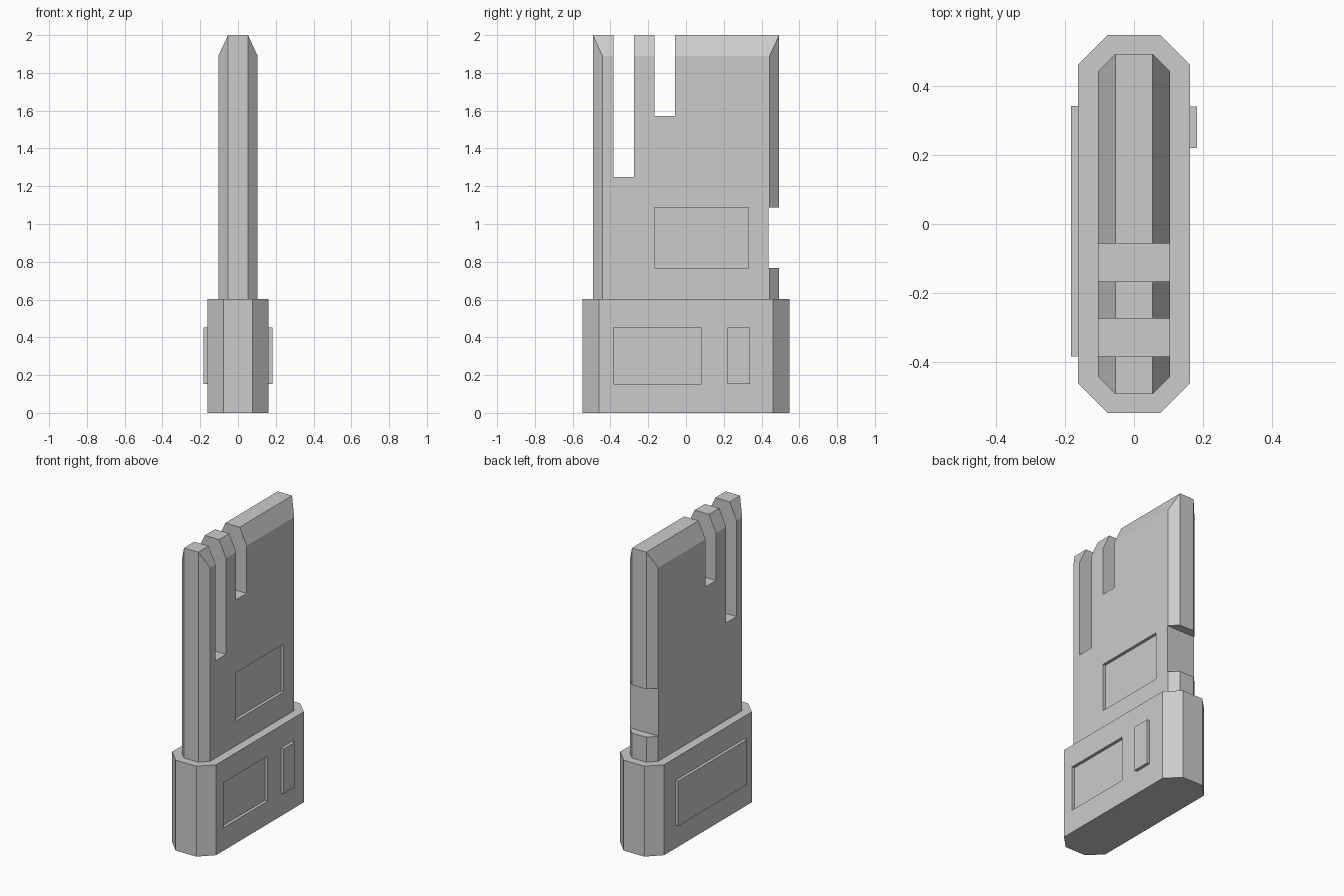
import bpy, bmesh, math

if "Cube" in bpy.data.objects:
    bpy.data.objects.remove(bpy.data.objects["Cube"])


def octagon(hx, hy, c):
    """Chamfered rectangle outline, counter-clockwise."""
    return [(hx, -hy + c), (hx, hy - c), (hx - c, hy), (-hx + c, hy),
            (-hx, hy - c), (-hx, -hy + c), (-hx + c, -hy), (hx - c, -hy)]


def loft(name, rings):
    """Closed solid through (outline, z) rings."""
    bm = bmesh.new()
    loops = [[bm.verts.new((x, y, z)) for x, y in outline] for outline, z in rings]
    for low, high in zip(loops, loops[1:]):
        n = len(low)
        for i in range(n):
            j = (i + 1) % n
            bm.faces.new((low[i], low[j], high[j], high[i]))
    bm.faces.new(loops[0][::-1])
    bm.faces.new(loops[-1])
    bmesh.ops.remove_doubles(bm, verts=bm.verts, dist=1e-4)
    bmesh.ops.dissolve_limit(bm, angle_limit=math.radians(1), verts=bm.verts, edges=bm.edges)
    bmesh.ops.recalc_face_normals(bm, faces=bm.faces)
    mesh = bpy.data.meshes.new(name)
    bm.to_mesh(mesh)
    bm.free()
    obj = bpy.data.objects.new(name, mesh)
    bpy.context.collection.objects.link(obj)
    return obj


def box(name, x, y, z):
    outline = [(x[0], y[0]), (x[1], y[0]), (x[1], y[1]), (x[0], y[1])]
    return loft(name, [(outline, z[0]), (outline, z[1])])


def cut(obj, x, y, z):
    """Subtract a box from obj and discard the cutter."""
    cutter = box("cutter", x, y, z)
    cutter.hide_render = True
    mod = obj.modifiers.new("cut", 'BOOLEAN')
    mod.operation = 'DIFFERENCE'
    mod.solver = 'EXACT'
    mod.object = cutter
    bpy.context.view_layer.objects.active = obj
    bpy.ops.object.modifier_apply(modifier=mod.name)
    bpy.data.objects.remove(cutter)


THROUGH = (-0.3, 0.3)
BASE_X, BLADE_X, DEPTH = 0.162, 0.104, 0.02

# Chamfered base block with a recessed panel on the right side
base_outline = octagon(BASE_X, 0.547, 0.086)
base = loft("base", [(base_outline, 0), (base_outline, 0.602)])
cut(base, (BASE_X - DEPTH, 0.3), (-0.385, 0.08), (0.153, 0.453))

# Raised panels on the base: small on the right, wide on the left
box("right_raised_panel", (BASE_X - 0.01, BASE_X + DEPTH), (0.22, 0.34), (0.153, 0.453))
box("left_raised_panel", (-BASE_X - DEPTH, -BASE_X + 0.01), (-0.383, 0.342), (0.153, 0.453))

# Upright blade, its two broad sides bevelled at the top
blade_outline = octagon(BLADE_X, 0.493, 0.051)
blade = loft("blade", [(blade_outline, 0.59), (blade_outline, 1.89),
                       (octagon(BLADE_X - 0.051, 0.493, 0), 2.0)])

# Two keying slots, the rear notch and the recessed label panel
cut(blade, THROUGH, (-0.384, -0.274), (1.25, 2.1))
cut(blade, THROUGH, (-0.167, -0.057), (1.573, 2.1))
cut(blade, THROUGH, (0.438, 0.6), (0.768, 1.088))
cut(blade, (BLADE_X - DEPTH, 0.3), (-0.167, 0.33), (0.768, 1.088))
